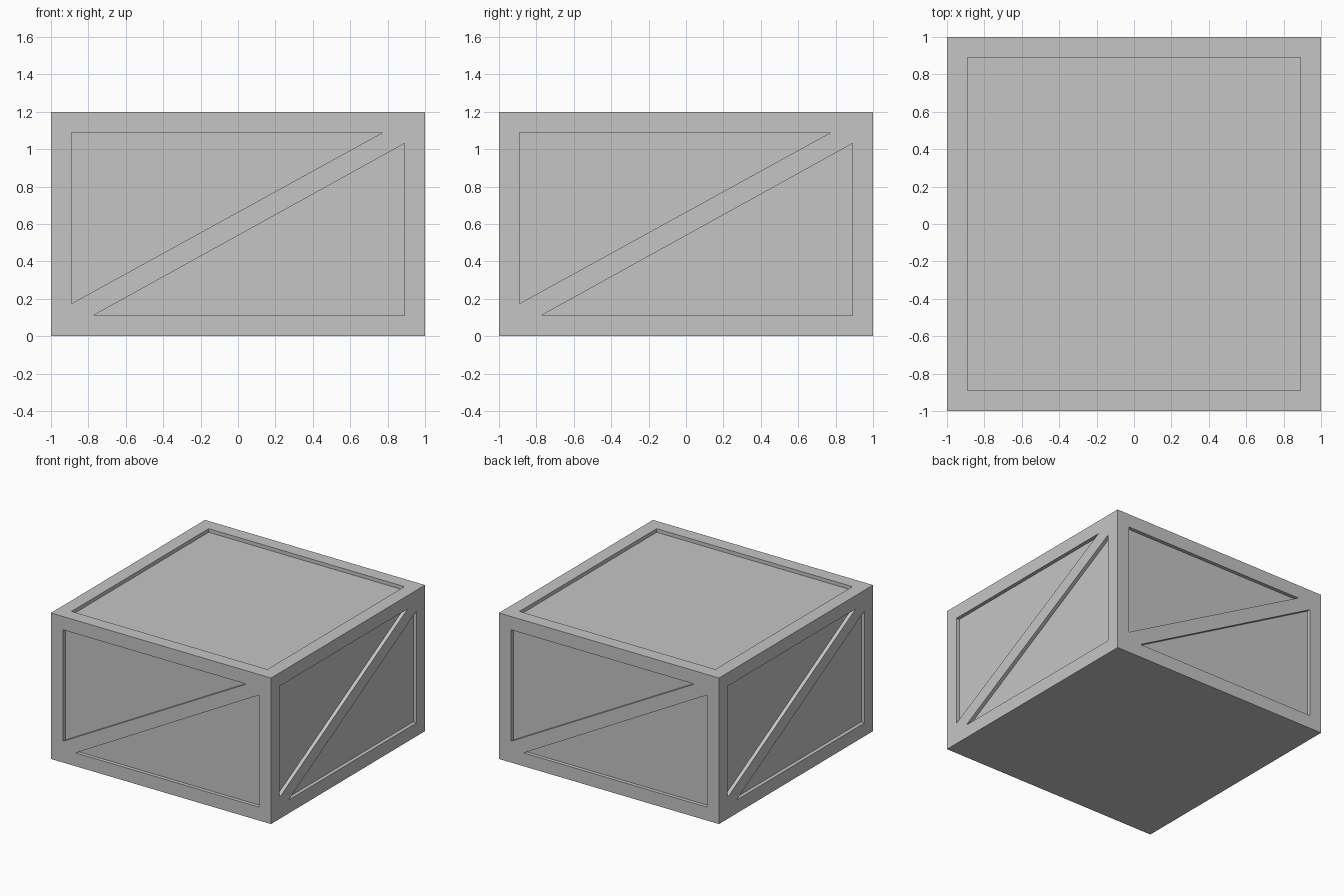
import bpy
import bmesh
import math
from mathutils import Matrix, Vector

old = bpy.data.objects.get("Cube")
if old:
    bpy.data.objects.remove(old, do_unlink=True)

HEIGHT = 1.2
EDGE = 0.89      # inner side of the frame
DEPTH = 0.03     # recess depth

grey = bpy.data.materials.new("light_grey")
grey.use_nodes = True
colour = (0.56, 0.56, 0.56, 1)
grey.diffuse_color = colour
grey.node_tree.nodes["Principled BSDF"].inputs["Base Color"].default_value = colour

bm = bmesh.new()
recesses = []


def add_faces(points, loops, matrix=Matrix()):
    """Make faces from named points; each loop is a string of point names."""
    verts = {k: bm.verts.new(matrix @ Vector(p)) for k, p in points.items()}
    return [bm.faces.new([verts[k] for k in loop]) for loop in loops]


# Side walls: outer frame, diagonal brace and two triangular panels
low, high = 0.11, 1.09
side = {
    "A": (-1, -1, 0), "B": (1, -1, 0), "C": (1, -1, HEIGHT), "D": (-1, -1, HEIGHT),
    "u": (-EDGE, -1, 0.175), "v": (-EDGE, -1, high), "w": (0.775, -1, high),
    "l": (-0.775, -1, low), "m": (EDGE, -1, low), "n": (EDGE, -1, 1.03),
}
for turn in range(4):
    spin = Matrix.Rotation(turn * math.pi / 2, 4, "Z")
    add_faces(side, ["AuvD", "DvwC", "CnmB", "BmlA", "AlnCwu"], spin)
    # the panels share the frame's corners after welding
    recesses += add_faces({k: side[k] for k in "uvw"}, ["uwv"], spin)
    recesses += add_faces({k: side[k] for k in "lmn"}, ["lmn"], spin)

# Lid: square frame around one recessed panel
lid = {}
for outer, inner, x, y in (("A", "a", -1, -1), ("B", "b", 1, -1),
                           ("C", "c", 1, 1), ("D", "d", -1, 1)):
    lid[outer] = (x, y, HEIGHT)
    lid[inner] = (x * EDGE, y * EDGE, HEIGHT)
faces = add_faces(lid, ["ABba", "BCcb", "CDdc", "DAad", "abcd"])
recesses.append(faces[-1])

# Plain base
add_faces({"A": (-1, -1, 0), "B": (1, -1, 0), "C": (1, 1, 0), "D": (-1, 1, 0)}, ["DCBA"])

# Weld the sheets together and sink the panels
bmesh.ops.remove_doubles(bm, verts=bm.verts[:], dist=0.0005)
bm.normal_update()
bmesh.ops.inset_individual(bm, faces=recesses, thickness=0, depth=-DEPTH)
bm.normal_update()

mesh = bpy.data.meshes.new("crate")
bm.to_mesh(mesh)
bm.free()
mesh.materials.append(grey)
crate = bpy.data.objects.new("crate", mesh)
bpy.context.scene.collection.objects.link(crate)
